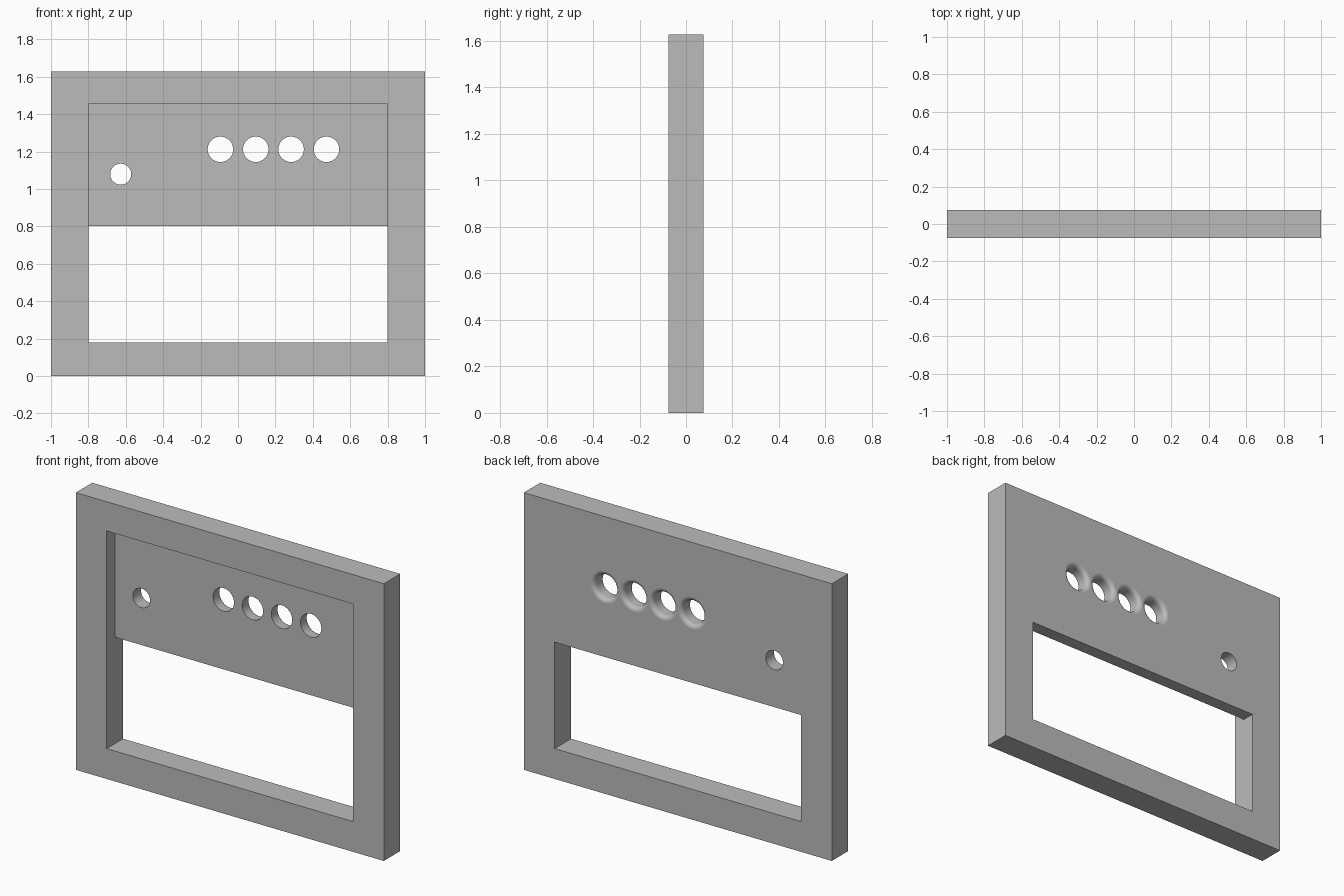
import bpy
import bmesh
from math import sin, cos, pi
from mathutils import Matrix, Vector

cube = bpy.data.objects.get("Cube")
if cube:
    bpy.data.objects.remove(cube, do_unlink=True)

HALF = 0.076      # half thickness of the frame
HEIGHT = 1.627
OVER = 0.05       # how far cutters stick out
SEGMENTS = 48

grey = bpy.data.materials.new("plain grey")
grey.use_nodes = True
grey.diffuse_color = (0.5, 0.5, 0.5, 1)
grey.node_tree.nodes["Principled BSDF"].inputs["Base Color"].default_value = (0.5, 0.5, 0.5, 1)


def add_object(name, bm):
    bmesh.ops.recalc_face_normals(bm, faces=bm.faces)
    mesh = bpy.data.meshes.new(name)
    bm.to_mesh(mesh)
    bm.free()
    mesh.materials.append(grey)
    obj = bpy.data.objects.new(name, mesh)
    bpy.context.collection.objects.link(obj)
    return obj


def box(name, low, high):
    low, high = Vector(low), Vector(high)
    bm = bmesh.new()
    matrix = Matrix.Translation((low + high) / 2) @ Matrix.Diagonal((*(high - low), 1))
    bmesh.ops.create_cube(bm, size=1, matrix=matrix)
    return add_object(name, bm)


def hole_cutter(name, x, z, radius, fillet=0):
    # Turned profile of (radius, y), flaring towards the back when filleted
    profile = [(radius, -HALF - OVER)]
    if fillet:
        for i in range(9):
            a = i / 8 * pi / 2
            profile.append((radius + fillet * (1 - cos(a)), HALF - fillet * (1 - sin(a))))
    end_radius = profile[-1][0]
    profile.append((end_radius, HALF + OVER))
    bm = bmesh.new()
    rings = []
    for r, y in profile:
        angles = [(k + 0.5) * 2 * pi / SEGMENTS for k in range(SEGMENTS)]
        rings.append([bm.verts.new((x + r * cos(a), y, z + r * sin(a))) for a in angles])
    for a, b in zip(rings, rings[1:]):
        for k in range(SEGMENTS):
            n = (k + 1) % SEGMENTS
            bm.faces.new((a[k], a[n], b[n], b[k])).smooth = True
    bm.faces.new(rings[0])
    bm.faces.new(rings[-1])
    return add_object(name, bm)


# Frame with its thinner upper panel
body = box("panel_frame", (-1, -HALF, 0), (1, HALF, HEIGHT))

# Recess in the front, window below, and the holes
cutters = [
    box("recess_cutter", (-0.8, -HALF - OVER, 0.178), (0.8, 0, 1.455)),
    box("window_cutter", (-0.8, -HALF - OVER, 0.178), (0.8, HALF + OVER, 0.803)),
    hole_cutter("small_hole_cutter", -0.627, 1.079, 0.056),
]
for i in range(4):
    cutters.append(hole_cutter(f"round_hole_cutter_{i + 1}", -0.094 + i * 0.189, 1.212, 0.068, 0.026))

bpy.context.view_layer.objects.active = body
for cutter in cutters:
    cutter.hide_render = True
    mod = body.modifiers.new(cutter.name, "BOOLEAN")
    mod.operation = "DIFFERENCE"
    mod.solver = "EXACT"
    mod.object = cutter
    bpy.ops.object.modifier_apply(modifier=mod.name)
    bpy.data.objects.remove(cutter, do_unlink=True)
